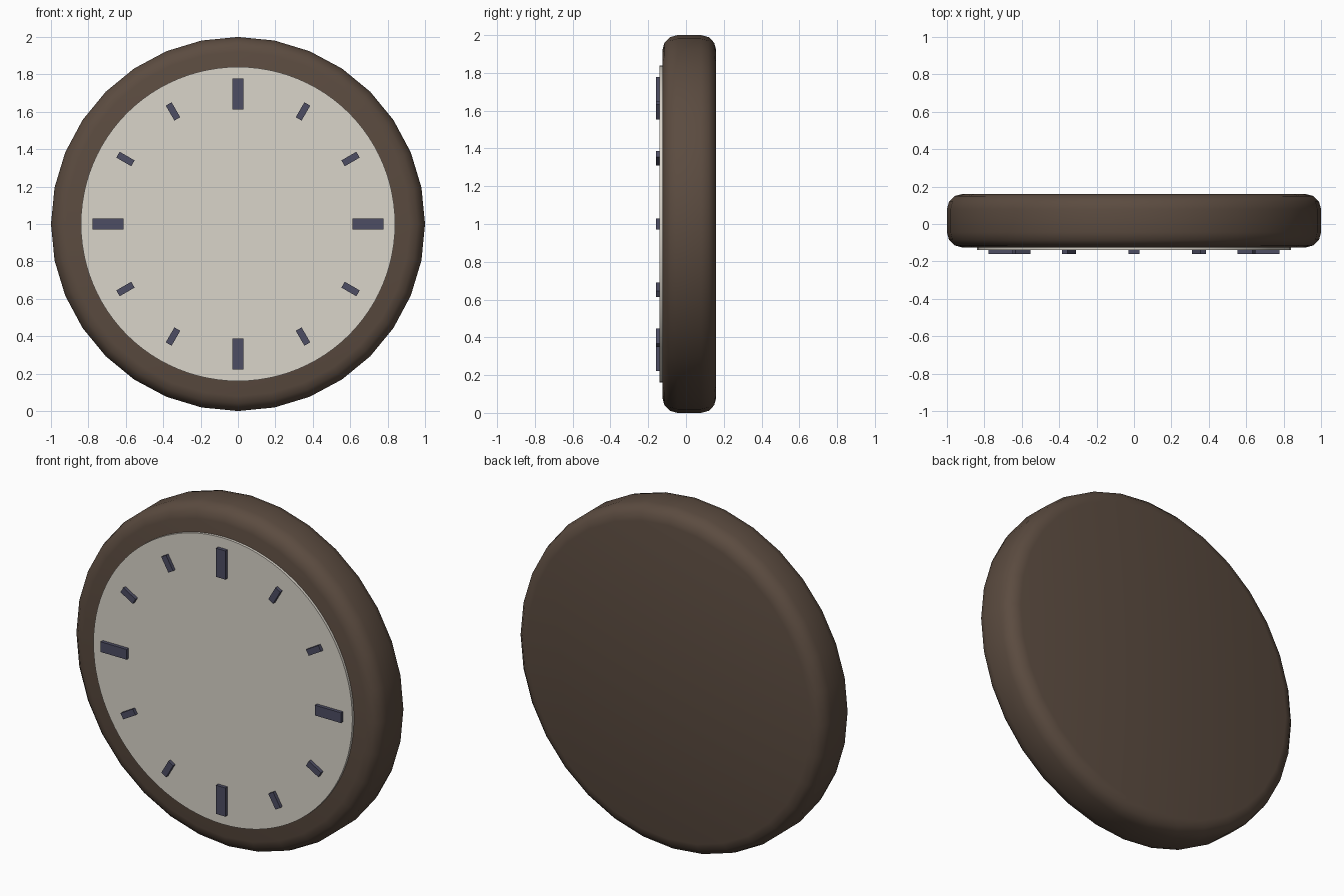
import bpy
import math
from mathutils import Matrix, Vector

if "Cube" in bpy.data.objects:
    bpy.data.objects.remove(bpy.data.objects["Cube"])

CENTRE = Vector((0, 0, 1))


def material(name, rgb):
    mat = bpy.data.materials.new(name)
    mat.use_nodes = True
    mat.diffuse_color = (*rgb, 1)
    mat.node_tree.nodes["Principled BSDF"].inputs["Base Color"].default_value = (*rgb, 1)
    return mat


def disc(name, radius, sides, front, back, mat):
    """Solid disc facing the front, between two depths."""
    bpy.ops.mesh.primitive_cylinder_add(vertices=sides, radius=radius, depth=back - front)
    obj = bpy.context.object
    obj.name = name
    obj.data.transform(Matrix.Translation((0, (front + back) / 2, 1))
                       @ Matrix.Rotation(math.pi / 2, 4, "X"))
    obj.data.materials.append(mat)
    return obj


def smooth(obj, degrees):
    bpy.context.view_layer.objects.active = obj
    bpy.ops.object.shade_smooth_by_angle(angle=math.radians(degrees))


brown = material("brown wood", (0.105, 0.071, 0.051))
cream = material("cream dial", (0.70, 0.66, 0.59))
slate = material("dark slate", (0.075, 0.075, 0.125))

# Rounded case
case = disc("case", 1.0, 32, -0.125, 0.16, brown)
bevel = case.modifiers.new("rounded rim", "BEVEL")
bevel.width = 0.08
bevel.segments = 3
bevel.limit_method = "ANGLE"
bevel.angle_limit = math.radians(40)
bpy.ops.object.modifier_apply(modifier=bevel.name)
smooth(case, 40)

# Raised dial
dial = disc("dial", 0.84, 96, -0.14, -0.10, cream)
smooth(dial, 30)

# Hour markers, longer at each quarter
for hour in range(12):
    quarter = hour % 3 == 0
    width, length = (0.06, 0.168) if quarter else (0.036, 0.092)
    bpy.ops.mesh.primitive_cube_add(size=1)
    mark = bpy.context.object
    mark.name = f"{'quarter' if quarter else 'hour'}_marker_{hour or 12}"
    turn = Matrix.Rotation(hour * math.tau / 12, 4, "Y")
    mark.data.transform(Matrix.Translation(CENTRE) @ turn
                        @ Matrix.Translation((0, -0.145, 0.695))
                        @ Matrix.Diagonal((width, 0.03, length, 1)))
    mark.data.materials.append(slate)
